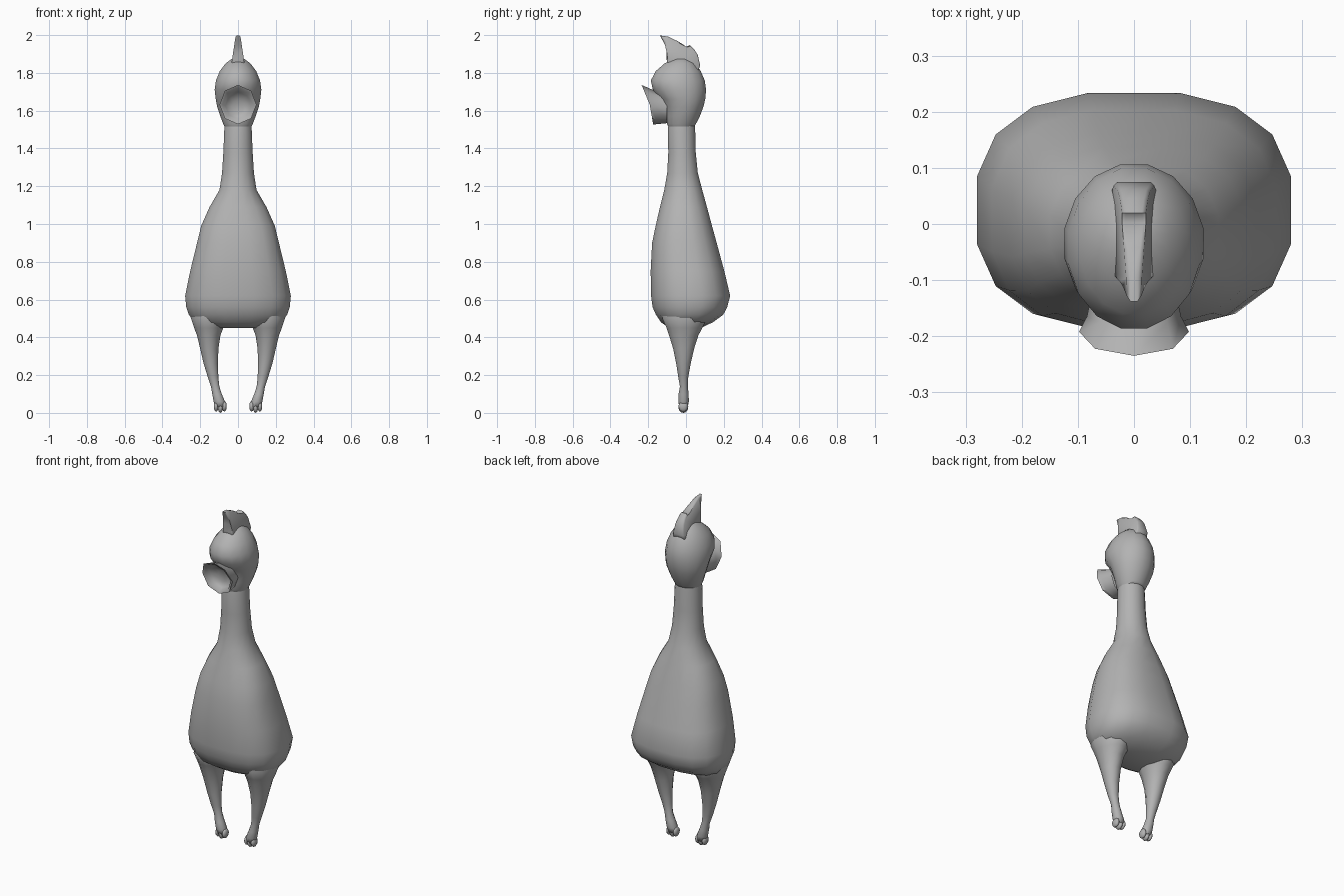
import bpy, bmesh, math
from mathutils import Vector

grey = bpy.data.materials.new("rubber_grey")
grey.diffuse_color = (0.45, 0.45, 0.45, 1)


def finish(bm, name, sharp=60):
    bmesh.ops.recalc_face_normals(bm, faces=bm.faces)
    me = bpy.data.meshes.new(name)
    bm.to_mesh(me)
    bm.free()
    me.materials.append(grey)
    me.polygons.foreach_set("use_smooth", [True] * len(me.polygons))
    me.set_sharp_from_angle(angle=math.radians(sharp))
    ob = bpy.data.objects.new(name, me)
    bpy.context.collection.objects.link(ob)
    return ob


def bridge(bm, rings):
    n = len(rings[0])
    for a, b in zip(rings, rings[1:]):
        for i in range(n):
            j = (i + 1) % n
            bm.faces.new((a[i], a[j], b[j], b[i]))


def sgnpow(v, p):
    return math.copysign(abs(v) ** p, v)


def loft(name, sections, sides=16, sharp=60):
    """Sections: z, centre x, half width, front y, back y, squareness."""
    bm = bmesh.new()
    rings = []
    for z, cx, hx, y0, y1, sq in sections:
        cy, hy = (y0 + y1) / 2, (y1 - y0) / 2
        ring = []
        for i in range(sides):
            a = 2 * math.pi * (i + 0.5) / sides
            ring.append(bm.verts.new((cx + hx * sgnpow(math.cos(a), 2 / sq),
                                      cy + hy * sgnpow(math.sin(a), 2 / sq), z)))
        rings.append(ring)
    bridge(bm, rings)
    bm.faces.new(rings[0])
    bm.faces.new(rings[-1])
    return finish(bm, name, sharp)


# body and neck
loft("body", [(z, 0, x, a, b, s) for z, x, a, b, s in [
    (0.45, 0.13, -0.09, 0.08, 2.4), (0.48, 0.235, -0.135, 0.145, 2.5),
    (0.52, 0.264, -0.162, 0.20, 2.6), (0.56, 0.278, -0.18, 0.221, 2.6),
    (0.62, 0.284, -0.188, 0.237, 2.6), (0.75, 0.257, -0.19, 0.206, 2.6),
    (0.90, 0.22, -0.182, 0.165, 2.6), (0.99, 0.198, -0.163, 0.14, 2.5),
    (1.09, 0.153, -0.14, 0.113, 2.3), (1.18, 0.10, -0.117, 0.088, 2.1),
    (1.27, 0.086, -0.101, 0.064, 2), (1.38, 0.079, -0.095, 0.053, 2),
    (1.50, 0.074, -0.098, 0.05, 2), (1.54, 0.07, -0.09, 0.045, 2)]])

# head
loft("head", [(z, 0, x, a, b, 2) for z, x, a, b in [
    (1.515, 0.072, -0.095, 0.045), (1.53, 0.08, -0.102, 0.054),
    (1.57, 0.095, -0.107, 0.075), (1.62, 0.112, -0.118, 0.094),
    (1.66, 0.12, -0.138, 0.104), (1.71, 0.126, -0.178, 0.109),
    (1.76, 0.119, -0.189, 0.102), (1.81, 0.098, -0.162, 0.08),
    (1.85, 0.067, -0.115, 0.05), (1.873, 0.036, -0.07, 0.015),
    (1.882, 0.012, -0.04, -0.015)]])

# open beak: outer funnel, slanted rim, hollow bowl
bm = bmesh.new()
rings = []
for hx, hz, cz, y, slant in [(0.07, 0.078, 1.612, -0.10, 0.0),
                             (0.084, 0.092, 1.62, -0.165, 0.012),
                             (0.098, 0.104, 1.632, -0.192, 0.033),
                             (0.083, 0.09, 1.632, -0.187, 0.03),
                             (0.066, 0.072, 1.627, -0.158, 0.015),
                             (0.03, 0.035, 1.622, -0.143, 0.005)]:
    ring = []
    for i in range(8):
        a = 2 * math.pi * i / 8
        s = math.sin(a)
        ring.append(bm.verts.new((hx * math.cos(a),
                                  y - slant * (s if s > 0 else s * 0.55) - 0.3 * slant * max(s, 0),
                                  cz + hz * s)))
    rings.append(ring)
bridge(bm, rings)
bm.faces.new(rings[-1])
finish(bm, "beak", 50)

# comb: side outline, thinner towards the top
outline = [(-0.138, 1.998), (-0.095, 1.992), (-0.042, 1.967), (0.003, 1.93),
           (0.02, 1.947), (0.045, 1.922), (0.062, 1.895), (0.075, 1.84), (0.06, 1.80),
           (-0.09, 1.82), (-0.102, 1.868), (-0.096, 1.91), (-0.112, 1.95)]
bm = bmesh.new()
sides = []
for s in (-1, 1):
    vs = [bm.verts.new((s * (0.012 + 0.15 * (2.0 - z)), y, z)) for y, z in outline]
    bm.faces.new(vs)
    sides.append(vs)
bridge(bm, sides)
edges = [e for e in bm.edges if len({v.co.x > 0 for v in e.verts}) == 1]
bmesh.ops.bevel(bm, geom=edges, offset=0.006, segments=1, affect='EDGES')
finish(bm, "comb", 70)

# legs and feet
for s, side in ((-1, "left"), (1, "right")):
    loft(side + "_leg", [(z, s * x, h, a, b, 2) for z, x, h, a, b in [
        (0.03, 0.095, 0.026, -0.036, 0.01), (0.06, 0.099, 0.031, -0.042, 0.016),
        (0.10, 0.111, 0.026, -0.04, 0.015), (0.14, 0.121, 0.023, -0.033, 0.01),
        (0.19, 0.132, 0.029, -0.042, 0.013), (0.26, 0.144, 0.039, -0.053, 0.026),
        (0.34, 0.152, 0.05, -0.07, 0.045), (0.41, 0.155, 0.064, -0.092, 0.068),
        (0.45, 0.155, 0.08, -0.106, 0.09), (0.50, 0.155, 0.097, -0.13, 0.115),
        (0.56, 0.155, 0.09, -0.12, 0.11)]], 12, 80)
    for k, (x, z, r) in enumerate([(0.072, 0.035, 0.013), (0.093, 0.028, 0.014),
                                   (0.116, 0.034, 0.013)]):
        bm = bmesh.new()
        bmesh.ops.create_uvsphere(bm, u_segments=10, v_segments=6, radius=1)
        for v in bm.verts:
            v.co = Vector((s * x + v.co.x * r, -0.014 + v.co.y * 0.026, z + v.co.z * 0.028))
        finish(bm, f"{side}_toe_{k + 1}", 80)
